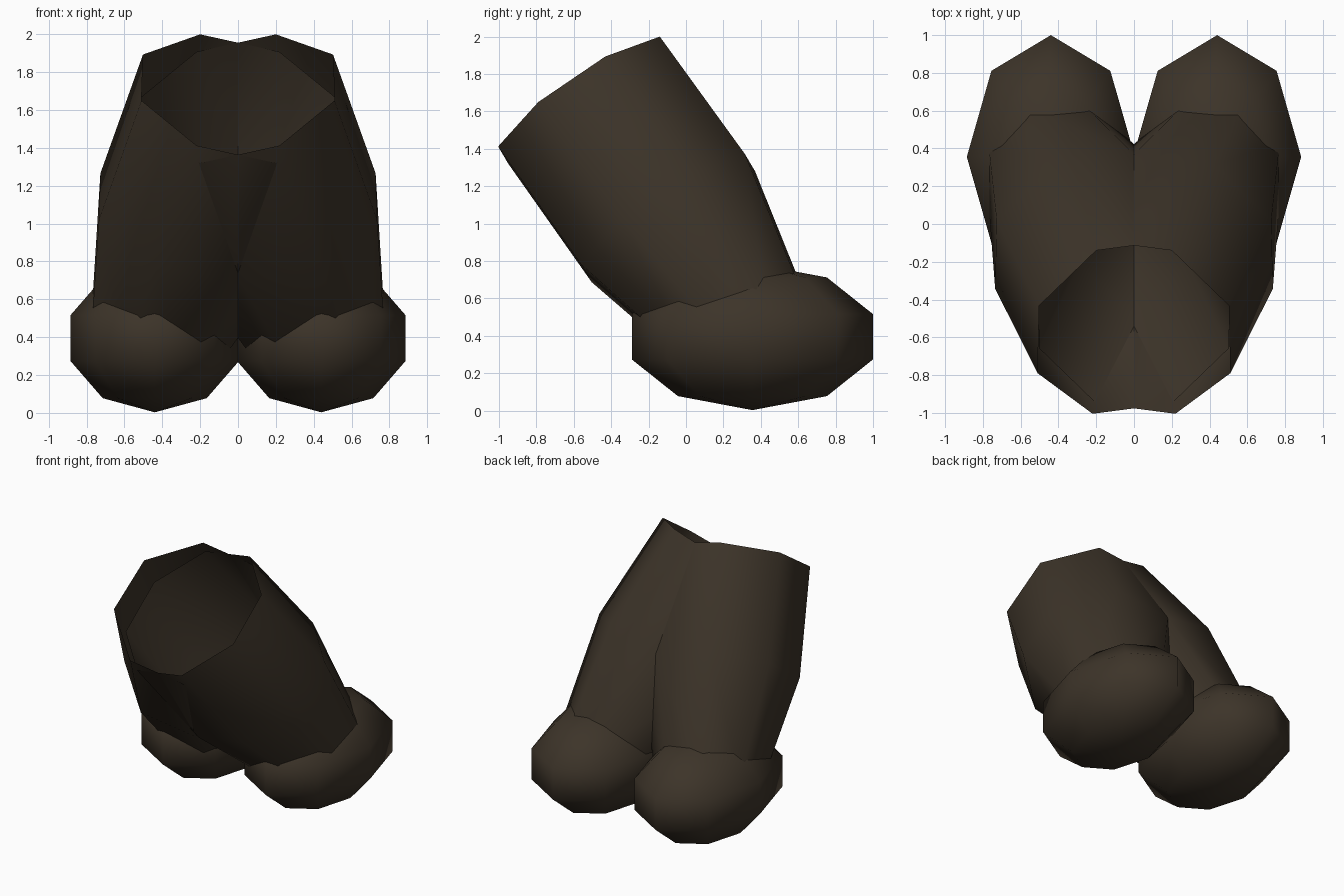
import bpy, bmesh, math
from mathutils import Vector

if "Cube" in bpy.data.objects:
    bpy.data.objects.remove(bpy.data.objects["Cube"], do_unlink=True)

brown = bpy.data.materials.new("dark_brown")
brown.use_nodes = True
COLOR = (0.046, 0.034, 0.022, 1)
brown.diffuse_color = COLOR
brown.node_tree.nodes["Principled BSDF"].inputs["Base Color"].default_value = COLOR


def finish(name, bm):
    """Turn a bmesh into a smooth, coloured object."""
    bmesh.ops.recalc_face_normals(bm, faces=bm.faces)
    mesh = bpy.data.meshes.new(name)
    bm.to_mesh(mesh)
    bm.free()
    mesh.materials.append(brown)
    mesh.polygons.foreach_set("use_smooth", [True] * len(mesh.polygons))
    obj = bpy.data.objects.new(name, mesh)
    bpy.context.collection.objects.link(obj)


SIDES = 8
HIP = Vector((0, -0.545, 1.66))
ANKLE = Vector((0.44, 0.355, 0.4))
KNEE = (HIP + ANKLE) / 2
# two perpendicular radii of the tilted leg section
BACK = Vector((0.2, 0.405, 0.34))
OUT = Vector((0.51, -0.245, -0.01))

for side, sign in (("left", 1), ("right", -1)):
    # open, slanted trouser leg tapering into the shoe
    bm = bmesh.new()
    rings = []
    for centre, size in ((HIP, 1), (KNEE, 1.01), (ANKLE, 0.66)):
        ring = []
        for i in range(SIDES):
            t = math.tau * i / SIDES
            p = centre + size * (BACK * math.cos(t) + OUT * math.sin(t))
            ring.append(bm.verts.new((p.x * sign, p.y, p.z)))
        rings.append(ring)
    for a, b in zip(rings, rings[1:]):
        for i in range(SIDES):
            j = (i + 1) % SIDES
            bm.faces.new((a[i], a[j], b[j], b[i]))
    # normals of an open tube face away from its axis
    finish(side + "_leg", bm)

    # rounded low-poly foot
    bm = bmesh.new()
    bmesh.ops.create_uvsphere(bm, u_segments=SIDES, v_segments=5, radius=1)
    bmesh.ops.scale(bm, vec=(0.468, 0.678, 0.392), verts=bm.verts)
    bmesh.ops.translate(bm, vec=(0.44 * sign, 0.355, 0.395), verts=bm.verts)
    finish(side + "_foot", bm)
